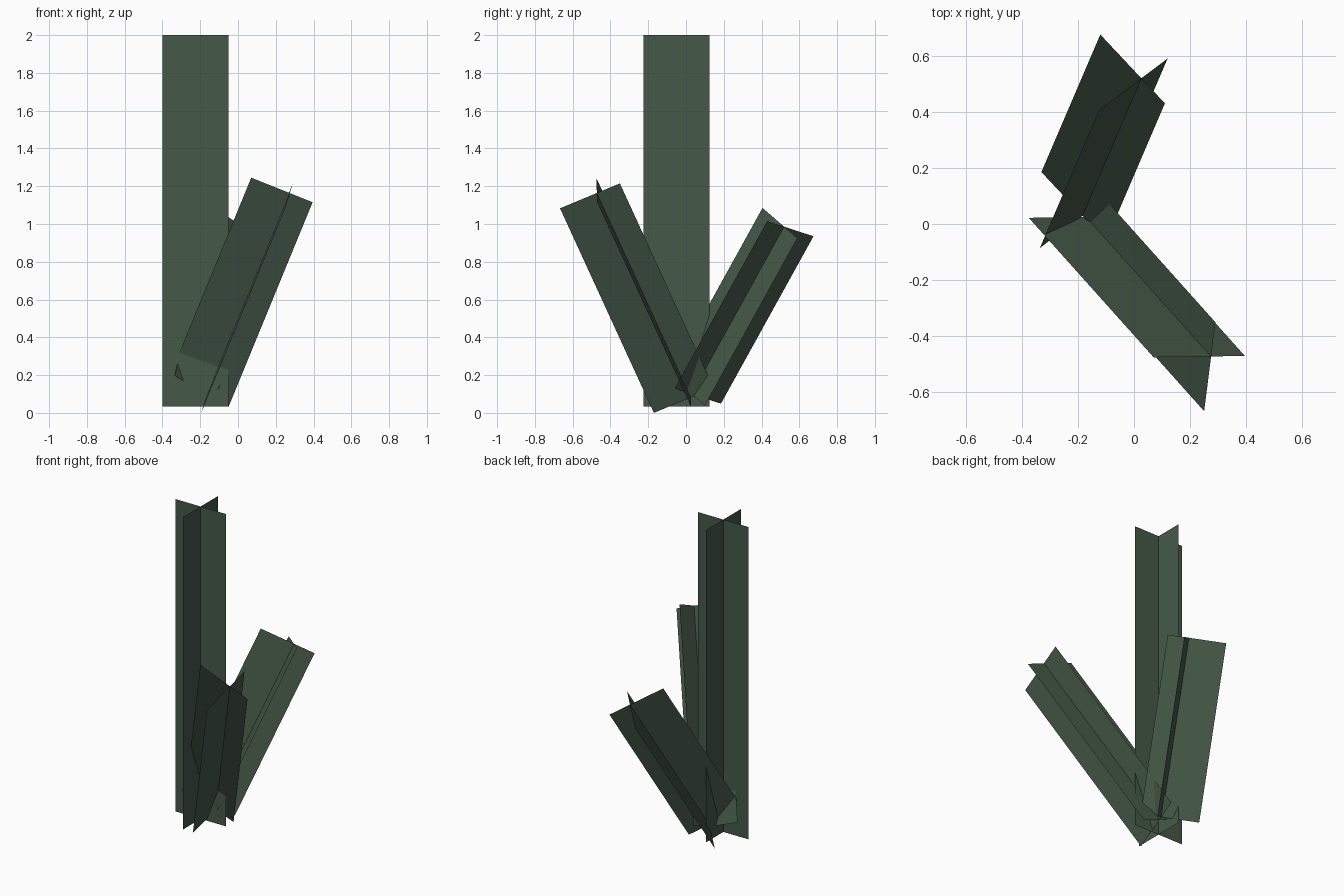
import bpy
import bmesh
from mathutils import Vector

if "Cube" in bpy.data.objects:
    bpy.data.objects.remove(bpy.data.objects["Cube"])

green = bpy.data.materials.new("dark_green")
green.diffuse_color = (0.06, 0.10, 0.065, 1)
green.use_nodes = True
green.node_tree.nodes["Principled BSDF"].inputs["Base Color"].default_value = green.diffuse_color


def crossed_leaf(name, top_edges, axis):
    """Two crossed flat cards, each swept down the axis from its top edge."""
    bm = bmesh.new()
    down = -Vector(axis)
    for a, b in top_edges:
        edge = bm.edges.new([bm.verts.new(a), bm.verts.new(b)])
        swept = bmesh.ops.extrude_edge_only(bm, edges=[edge])["geom"]
        verts = [g for g in swept if isinstance(g, bmesh.types.BMVert)]
        bmesh.ops.translate(bm, verts=verts, vec=down)
    mesh = bpy.data.meshes.new(name)
    bm.to_mesh(mesh)
    bm.free()
    mesh.materials.append(green)
    obj = bpy.data.objects.new(name, mesh)
    bpy.context.collection.objects.link(obj)
    return obj


# Tall upright stalk
crossed_leaf("upright_stalk",
             [((-0.40, -0.05, 2.0), (-0.05, -0.05, 2.0)),
              ((-0.225, -0.225, 2.0), (-0.225, 0.125, 2.0))],
             (0, 0, 1.965))

# Stalk leaning to the front right
crossed_leaf("front_stalk",
             [((0.07, -0.475, 1.245), (0.395, -0.47, 1.115)),
              ((0.25, -0.667, 1.083), (0.29, -0.35, 1.215))],
             (0.445, -0.497, 1.083))

# Short stalk leaning to the back
crossed_leaf("back_stalk",
             [((-0.12, 0.675, 0.935), (0.11, 0.43, 1.015)),
              ((-0.125, 0.405, 1.085), (0.12, 0.59, 0.925))],
             (0.21, 0.49, 0.886))
